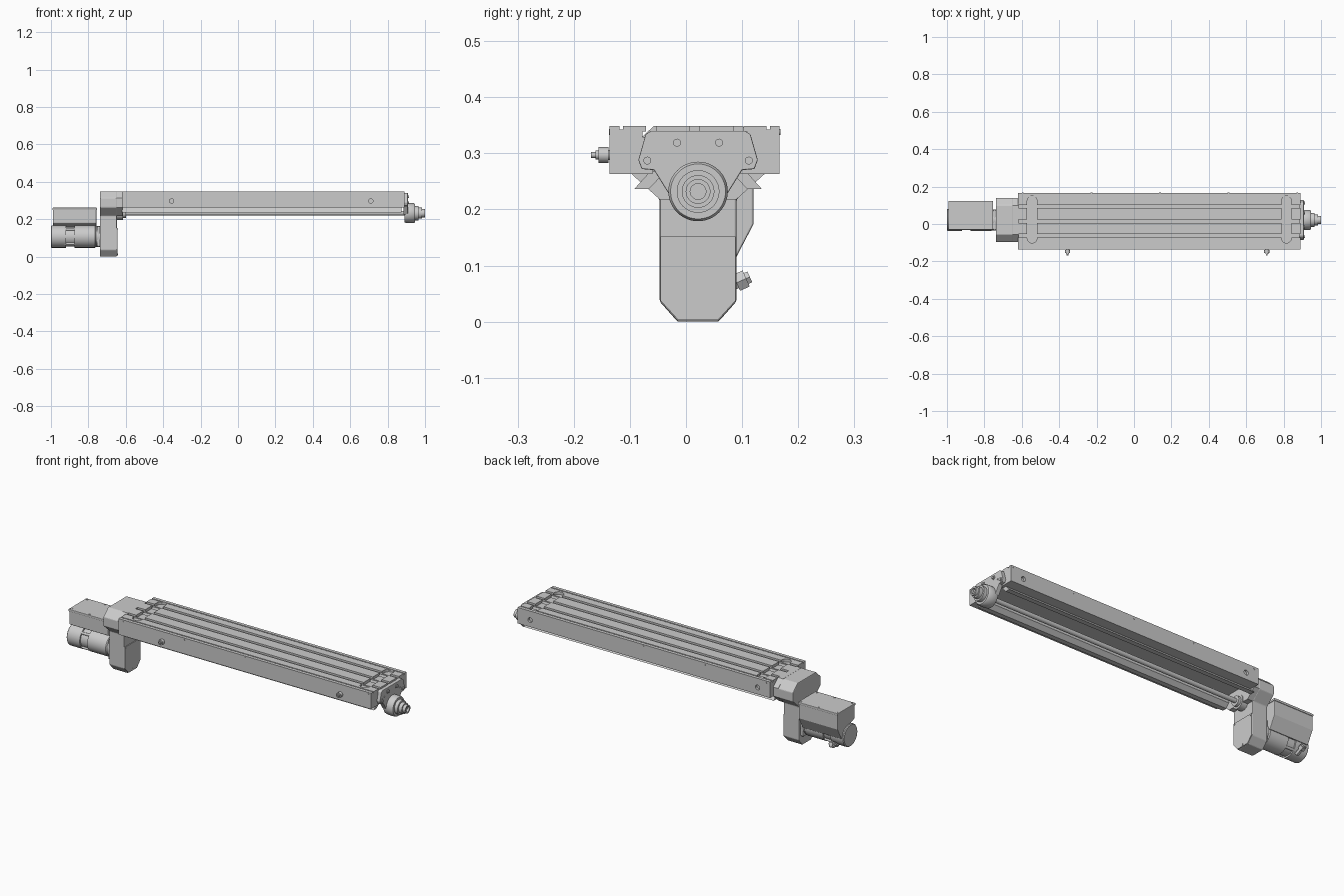
import bpy, bmesh, math
from mathutils import Vector

if "Cube" in bpy.data.objects:
    bpy.data.objects.remove(bpy.data.objects["Cube"])

CY = 0.0215   # drive axis in y
BY = 0.0155   # table centre in y
SZ = 0.232    # shaft height


def finish(name, bm, smooth=False):
    bmesh.ops.recalc_face_normals(bm, faces=bm.faces)
    me = bpy.data.meshes.new(name)
    bm.to_mesh(me)
    bm.free()
    ob = bpy.data.objects.new(name, me)
    bpy.context.collection.objects.link(ob)
    if smooth:
        bpy.ops.object.select_all(action='DESELECT')
        ob.select_set(True)
        bpy.context.view_layer.objects.active = ob
        bpy.ops.object.shade_smooth_by_angle(angle=math.radians(35))
    return ob


def prism(name, pts, x0, x1, bevel=0):
    """Extrude a (y, z) profile along x."""
    bm = bmesh.new()
    f = bm.faces.new([bm.verts.new((x0, y, z)) for y, z in pts])
    r = bmesh.ops.extrude_face_region(bm, geom=[f])
    vs = [v for v in r['geom'] if isinstance(v, bmesh.types.BMVert)]
    bmesh.ops.translate(bm, vec=(x1 - x0, 0, 0), verts=vs)
    ob = finish(name, bm)
    if bevel:
        m = ob.modifiers.new("edge_bevel", 'BEVEL')
        m.width, m.segments = bevel, 2
    return ob


def box(name, x0, x1, y0, y1, z0, z1, bevel=0):
    return prism(name, [(y0, z0), (y1, z0), (y1, z1), (y0, z1)], x0, x1, bevel)


def lathe(name, start, direction, steps, seg=40):
    """Turned part: steps are (distance along axis, radius)."""
    d = Vector(direction).normalized()
    q = d.to_track_quat('Z', 'Y')
    bm = bmesh.new()
    rings = []
    for t, r in steps:
        rings.append([bm.verts.new(Vector(start) + q @ Vector(
            (r * math.cos(a), r * math.sin(a), t)))
            for a in (2 * math.pi * i / seg for i in range(seg))])
    for a, b in zip(rings, rings[1:]):
        for i in range(seg):
            j = (i + 1) % seg
            bm.faces.new((a[i], a[j], b[j], b[i]))
    bm.faces.new(rings[0])
    bm.faces.new(rings[-1])
    return finish(name, bm, True)


def cyl(name, start, direction, length, r, seg=24):
    return lathe(name, start, direction, [(0, r), (length, r)], seg)


def cut(target, cutter):
    m = target.modifiers.new("cut", 'BOOLEAN')
    m.operation, m.solver, m.object = 'DIFFERENCE', 'EXACT', cutter
    cutter.hide_render = True
    cutter.hide_set(True)


# Table: one extruded profile with three T-slots and an open belly
half = [(.015, .329), (.015, .339), (.009, .339), (.009, .349),
        (.069, .349), (.069, .339), (.063, .339), (.063, .329),
        (.093, .329), (.093, .339), (.087, .339), (.087, .349),
        (.128, .349), (.128, .342), (.134, .342), (.134, .349),
        (.1515, .349), (.1515, .263), (.075, .263), (.07, .3)]
table = prism("slotted_table", [(BY + d, z) for d, z in half] +
              [(BY - d, z) for d, z in reversed(half)], -0.62, 0.89)

# Rounded cross pockets near both ends, and round holes in the back side
for i, px in enumerate((-0.545, 0.815)):
    bm = bmesh.new()
    ring = []
    for cy, a0 in ((0.124, 0), (-0.076, math.pi)):
        for k in range(13):
            a = a0 + math.pi * k / 12
            ring.append(bm.verts.new((px + .026 * math.cos(a), cy + .026 * math.sin(a), .334)))
    f = bm.faces.new(ring)
    r = bmesh.ops.extrude_face_region(bm, geom=[f])
    bmesh.ops.translate(bm, vec=(0, 0, .04),
                        verts=[v for v in r['geom'] if isinstance(v, bmesh.types.BMVert)])
    cut(table, finish(f"pocket_cutter_{i}", bm))
    cut(table, cyl(f"side_hole_cutter_{i}", (px, .155, .3), (0, 1, 0), .03, .013))

# Gutter flanges under the table, mirrored about the drive axis
for s, side in ((-1, "front"), (1, "back")):
    prism(f"gutter_{side}", [(CY + s * d, z) for d, z in
          ((.087, .266), (.114, .236), (.088, .236), (.068, .257), (.068, .272))],
          -0.62, 0.875)
    # Small screws along the side
    for k in range(5):
        cyl(f"side_screw_{side}_{k}", (-.595 + k * .367, BY + s * .1505, .338),
            (0, s, 0), .002, .005, 12)

# Shaft with bearing at the gearbox end
cyl("drive_shaft", (-0.65, CY, SZ), (1, 0, 0), 1.54, .012)
lathe("inner_bearing", (-0.65, CY, SZ), (1, 0, 0),
      [(0, .036), (.035, .036), (.035, .026), (.05, .026)])

# Plug connectors on the front side
for i, px in enumerate((-0.355, 0.71)):
    lathe(f"plug_connector_{i}", (px, BY - .15, .297), (0, -1, 0),
          [(0, .009), (.004, .009), (.004, .014), (.021, .014), (.021, .008),
           (.027, .008), (.027, .005), (.0345, .005)], 20)

# Output end: bearing plate, bolts and stepped hub
prism("end_plate", [(-.062, .34), (.105, .34), (.115, .334), (.128, .288), (.122, .272),
                    (.1, .27), (.072, .225), (-.029, .225), (-.057, .27), (-.079, .272),
                    (-.085, .288), (-.072, .334)], 0.885, 0.908, .002)
for d, z in ((.0375, .319), (.0905, .287)):
    for s in (-1, 1):
        lathe(f"plate_bolt_{d}_{s}", (.906, CY + s * d, z), (1, 0, 0),
              [(0, .011), (.004, .011), (.004, .007), (.009, .007)], 20)
for s in (-1, 1):
    cyl(f"dowel_pin_{s}", (.906, CY + s * .066, .3), (1, 0, 0), .004, .004, 12)
lathe("output_hub", (.89, CY, SZ), (1, 0, 0),
      [(0, .05), (.012, .053), (.05, .053), (.056, .049), (.056, .038), (.075, .038),
       (.075, .029), (.094, .029), (.094, .022), (.11, .022), (.11, .014), (.098, .014)], 48)

# Belt housing with widened head and chamfered foot
foot = [(-.047, .036), (-.015, 0), (.058, 0), (.09, .036)]
head = [(.14, .263), (.14, .312), (.1, .349), (-.057, .349), (-.097, .312), (-.097, .263)]
prism("belt_housing", foot + [(.09, .218)] + head + [(-.047, .218)], -0.738, -0.648, .004)
prism("housing_neck", head + [(-.047, .218), (.09, .218)], -0.65, -0.618)
prism("housing_cover", [(-.045, .037), (-.014, .003), (.057, .003), (.088, .037),
                        (.088, .152), (-.045, .152)], -0.65, -0.644)
for y, z in ((-.038, .145), (.081, .145), (CY, .012)):
    cyl(f"cover_screw_{y}", (-.645, y, z), (1, 0, 0), .003, .004, 12)

# Motor: end bell, waist, body and flange
MZ = .107
lathe("motor", (-1, CY, MZ), (1, 0, 0),
      [(0, .056), (.004, .06), (.08, .06), (.08, .052), (.125, .052), (.125, .06),
       (.235, .06), (.24, .056), (.265, .056)], 48)
box("motor_flange", -0.755, -0.735, CY - .055, CY + .055, MZ - .055, MZ + .055, .008)
for k in range(4):
    a = math.pi / 4 + k * math.pi / 2
    cyl(f"tie_bolt_{k}", (-.93, CY + .054 * math.cos(a), MZ + .054 * math.sin(a)),
        (1, 0, 0), .06, .007, 16)

# Terminal box sitting on the motor, with lid and screws
prism("terminal_box", [(-.028, .252), (.12, .252), (.12, .173), (.086, .108),
                       (.06, .12), (CY, .16), (-.028, .178)], -0.99, -0.757, .003)
box("box_lid", -0.993, -0.754, -.031, .123, .248, .261, .003)
for x in (-.98, -.873, -.767):
    for y in (-.02, .112):
        cyl(f"lid_screw_{x}_{y}", (x, y, .26), (0, 0, 1), .003, .005, 12)

# Cable gland on the motor's back side
lathe("cable_gland", (-.945, .058, .055), (0, .9, .4),
      [(0, .012), (.035, .012), (.035, .018), (.054, .018), (.054, .012), (.061, .012)], 6)
